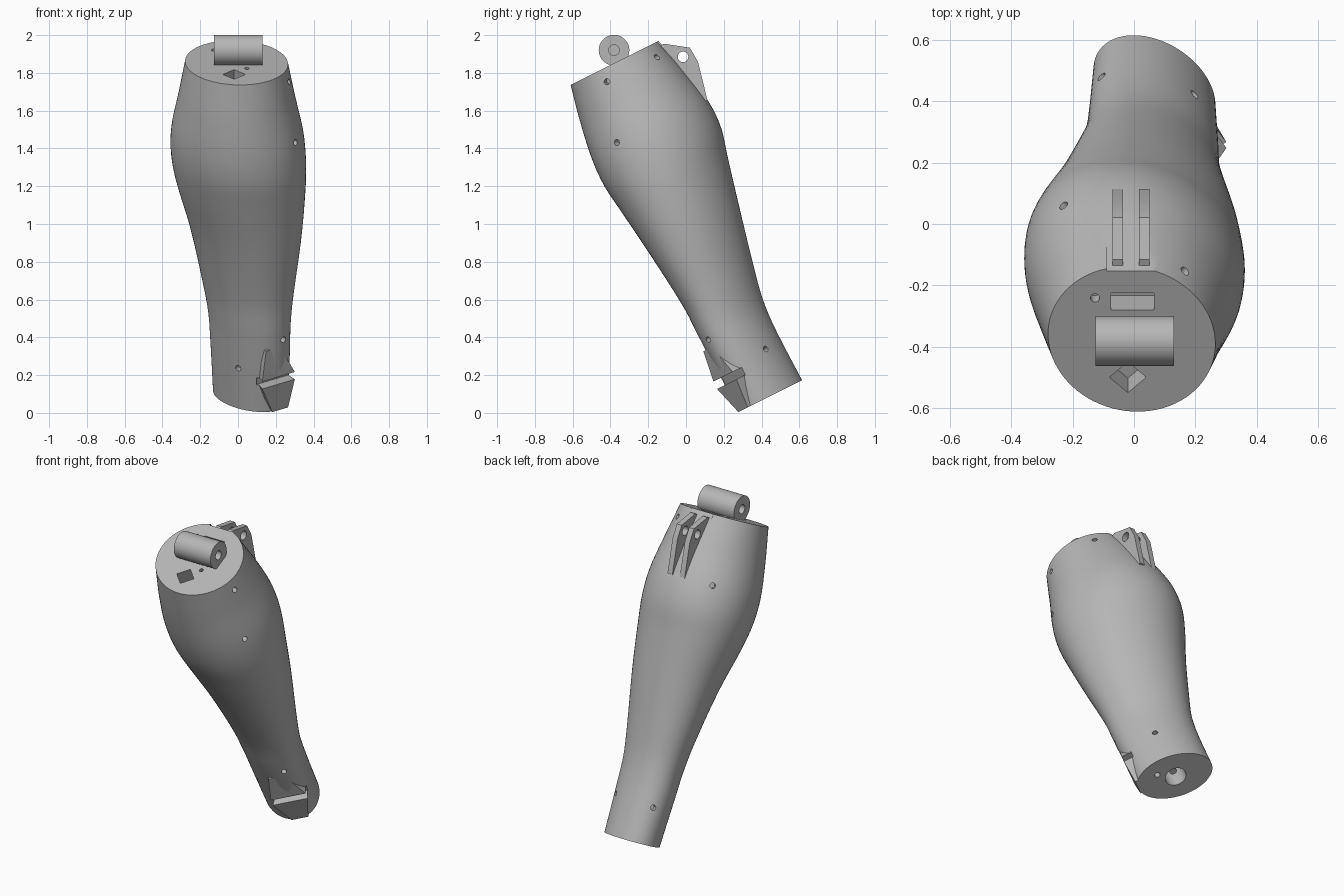
import bpy, bmesh, math
from mathutils import Matrix, Vector

cube = bpy.data.objects.get("Cube")
if cube:
    bpy.data.objects.remove(cube)

TILT = Matrix.Rotation(math.atan(0.5), 4, 'X')   # limb axis leans towards the front

mat = bpy.data.materials.new("light grey plastic")
mat.use_nodes = True
GREY = (0.47, 0.47, 0.47, 1)
mat.diffuse_color = GREY
mat.node_tree.nodes["Principled BSDF"].inputs["Base Color"].default_value = GREY


# ---- helpers: everything is built along an upright axis, then tilted ----
def make(name, bm):
    bmesh.ops.recalc_face_normals(bm, faces=bm.faces[:])
    mesh = bpy.data.meshes.new(name)
    bm.to_mesh(mesh)
    bm.free()
    mesh.materials.append(mat)
    obj = bpy.data.objects.new(name, mesh)
    bpy.context.scene.collection.objects.link(obj)
    return obj


def hull(bm, points):
    verts = [bm.verts.new(p) for p in points]
    bmesh.ops.convex_hull(bm, input=verts)


def rod(bm, centre, direction, radius, length, sides=24):
    turn = Vector(direction).to_track_quat('Z', 'Y').to_matrix().to_4x4()
    bmesh.ops.create_cone(bm, cap_ends=True, segments=sides, radius1=radius, radius2=radius,
                          depth=length, matrix=Matrix.Translation(centre) @ turn)


def cut(obj, bm):
    cutter = make("cutter", bm)
    cutter.hide_render = True
    mod = obj.modifiers.new("cut", 'BOOLEAN')
    mod.operation = 'DIFFERENCE'
    mod.solver = 'EXACT'
    mod.object = cutter
    graph = bpy.context.evaluated_depsgraph_get()
    obj.data = bpy.data.meshes.new_from_object(obj.evaluated_get(graph))
    obj.modifiers.clear()
    bpy.data.objects.remove(cutter)


def finish(obj):
    obj.data.transform(TILT)
    bpy.ops.object.select_all(action='DESELECT')
    obj.select_set(True)
    bpy.context.view_layer.objects.active = obj
    bpy.ops.object.shade_smooth_by_angle(angle=math.radians(32))


# ---- limb sections: height, front, back, one side, other side ----
SECTIONS = [
    (-.12, .250, .627, -.132, .265),
    (.19, .243, .622, -.147, .275),
    (.35, .240, .632, -.158, .279),
    (.50, .239, .660, -.183, .293),
    (.84, .204, .738, -.254, .336),
    (1.12, .168, .805, -.330, .358),
    (1.27, .150, .842, -.355, .360),
    (1.42, .155, .844, -.353, .347),
    (1.63, .188, .803, -.315, .303),
    (1.826, .230, .758, -.280, .265),
]


def slope(i, k):
    a, b = SECTIONS[max(i - 1, 0)], SECTIONS[min(i + 1, len(SECTIONS) - 1)]
    return (b[k] - a[k]) / (b[0] - a[0])


def section(z):
    i = 0
    while i < len(SECTIONS) - 2 and z > SECTIONS[i + 1][0]:
        i += 1
    p, q = SECTIONS[i], SECTIONS[i + 1]
    h = q[0] - p[0]
    u = (z - p[0]) / h
    f, b, l, r = [p[k] * (2*u**3 - 3*u*u + 1) + q[k] * (3*u*u - 2*u**3)
                  + h * (slope(i, k) * (u**3 - 2*u*u + u) + slope(i + 1, k) * (u**3 - u*u))
                  for k in range(1, 5)]
    return (l + r) / 2, (f + b) / 2, (r - l) / 2, (b - f) / 2


RINGS, SIDES = 48, 80
bottom, top = SECTIONS[0][0], SECTIONS[-1][0]
bm = bmesh.new()
rings = []
for j in range(RINGS + 1):
    z = bottom + (top - bottom) * j / RINGS
    cx, cy, a, b = section(z)
    skew = math.radians(min(20, max(4, 20 - 12 * (z - .3))))   # ovals lean most at the wrist
    angles = [2 * math.pi * k / SIDES for k in range(SIDES)]
    rings.append([bm.verts.new((cx + a * math.cos(t), cy + b * math.sin(t - skew), z)) for t in angles])
for lower, upper in zip(rings, rings[1:]):
    for k in range(SIDES):
        m = (k + 1) % SIDES
        bm.faces.new((lower[k], lower[m], upper[m], upper[k]))
bm.faces.new(rings[0])
bm.faces.new(rings[-1])
limb = make("forearm_shell", bm)

# ---- guard frame: outward and sideways directions at the wrist ----
OUT, SIDE = Vector((.554, -.832, 0)), Vector((.832, .554, 0))


def guard_point(r, s, z):
    return Vector((.07, .436, z)) + OUT * r + SIDE * s


# ---- openings in the shell ----
holes = bmesh.new()
SCREWS = [(.27, .41, 1.755), (.169, .709, 1.753), (.312, .308, 1.444), (.25, .27, .294),
          (.205, .535, .114), (-.231, .785, 1.432), (-.11, .59, .1), (-.005, .27, .122)]
for p in SCREWS:
    cx, cy, a, b = section(p[2])
    rod(holes, p, (p[0] - cx, p[1] - cy, 0), .016, .1, 16)
hull(holes, [(x, y, z) for x in (-.075, .065) for y in (.6, .661) for z in (1.72, 1.9)])  # cap slot
hull(holes, [(-.02 + dx, .355 + dy, z) for z in (1.72, 1.9)
             for dx, dy in ((.06, 0), (-.06, 0), (0, .056), (0, -.056))])   # diamond socket
rod(holes, (-.127, .644, 1.83), (0, 0, 1), .015, .1, 16)
rod(holes, (.047, .427, 1.83), (0, 0, 1), .012, .1, 16)
rod(holes, (.06, .436, -.1), (0, 0, 1), .062, .24, 32)               # wrist socket
rod(holes, (.17, .40, -.12), (0, 0, 1), .016, .1, 16)
hull(holes, [(x, y, z) for x in (-.09, .065)
             for y, z in ((.735, 1.85), (.95, 1.85), (.835, 1.5), (.95, 1.5))])  # lug recess
hull(holes, [guard_point(r, s, z) for r in (.165, .32) for s in (-.08, .14) for z in (.04, .083)])
cut(limb, holes)
finish(limb)

# ---- pin inside the wrist socket ----
bm = bmesh.new()
rod(bm, (.06, .436, -.02), (0, 0, 1), .022, .1)
finish(make("wrist_pin", bm))

# ---- flared lips above and below the wrist slit ----
LIPS = {"upper_wrist_lip": (.083, .25, .217, -.05, .04),
        "lower_wrist_lip": (.04, -.12, .217, -.01, .09)}
for name, (z0, z1, r1, t0, t1) in LIPS.items():
    bm = bmesh.new()
    hull(bm, [guard_point(.226, s, z0) for s in (-.08, .127)]
         + [guard_point(.165, s, z0) for s in (-.065, .127)]
         + [guard_point(r, s, z1) for r in (.165, r1) for s in (t0, t1)])
    finish(make(name, bm))

# ---- elbow hinge barrel, blind bore at each end ----
bm = bmesh.new()
rod(bm, (.002, .518, 1.888), (1, 0, 0), .081, .256, 64)
barrel = make("elbow_barrel", bm)
bore = bmesh.new()
for x in (-.126, .13):
    rod(bore, (x, .518, 1.888), (1, 0, 0), .028, .16, 32)
cut(barrel, bore)
finish(barrel)

# ---- pair of drilled lugs on the back ----
LUG = [(.70, 1.80), (.77, 1.80), (.883, 1.72), (.888, 1.635), (.842, 1.43), (.78, 1.43)]
for name, x0 in (("lug_a", -.07), ("lug_b", .016)):
    bm = bmesh.new()
    hull(bm, [(x, y, z) for x in (x0, x0 + .034) for y, z in LUG])
    lug = make(name, bm)
    bore = bmesh.new()
    rod(bore, (x0, .829, 1.693), (1, 0, 0), .028, .2, 32)
    cut(lug, bore)
    finish(lug)
